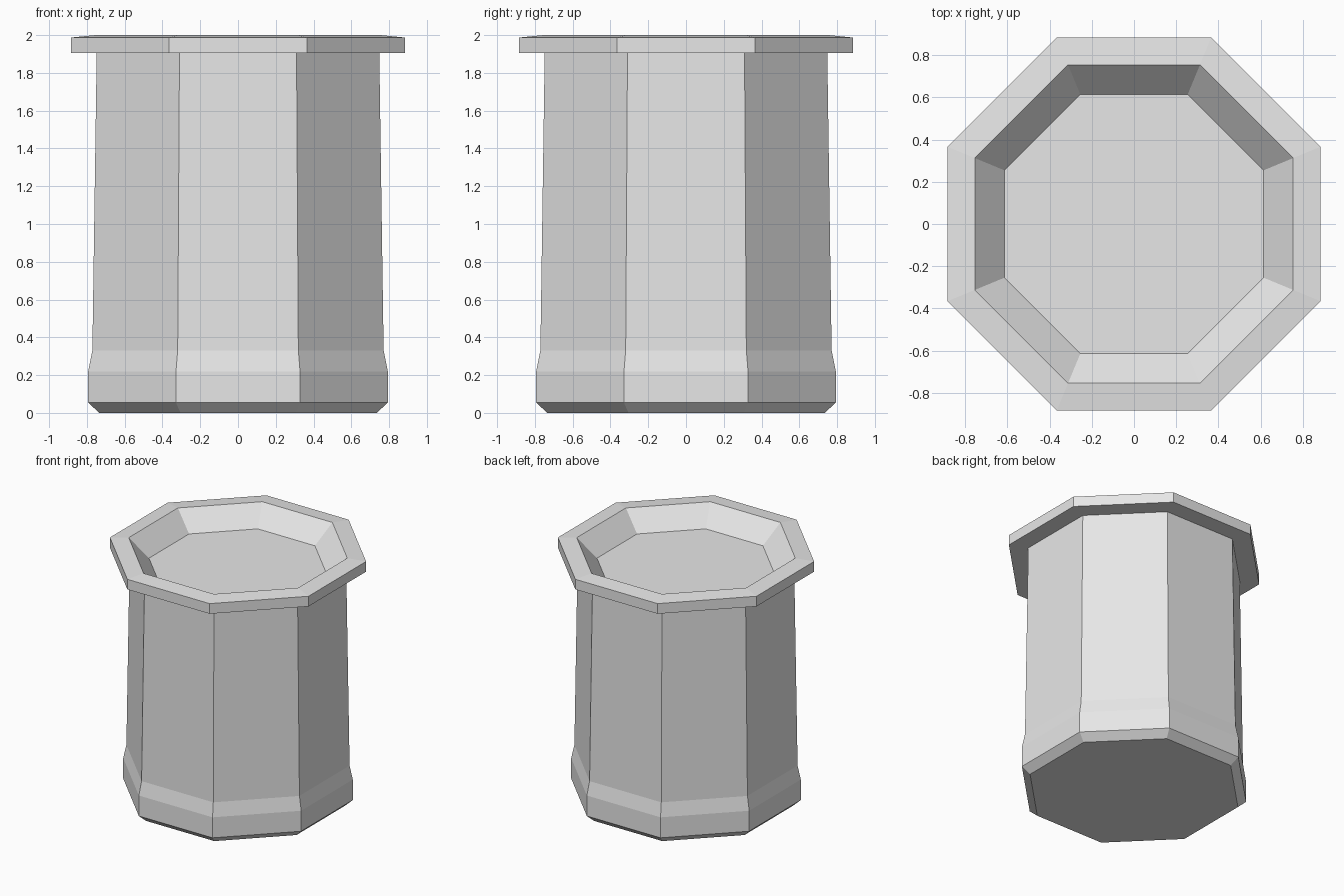
import bpy
import bmesh
import math

default = bpy.data.objects.get("Cube")
if default:
    bpy.data.objects.remove(default, do_unlink=True)

SIDES = 8

# Single grey colour
grey = bpy.data.materials.new("light_grey")
grey.use_nodes = True
colour = (0.8, 0.8, 0.8, 1)
grey.diffuse_color = colour
grey.node_tree.nodes["Principled BSDF"].inputs["Base Color"].default_value = colour


def octagon_ring(bm, apothem, z):
    """Ring whose flat sides face the axes."""
    radius = apothem / math.cos(math.pi / SIDES)
    angles = [(i + 0.5) * math.tau / SIDES for i in range(SIDES)]
    return [bm.verts.new((radius * math.cos(a), radius * math.sin(a), z)) for a in angles]


def lathe(name, profile):
    """Sweep an (apothem, height) profile round and cap both ends."""
    bm = bmesh.new()
    rings = [octagon_ring(bm, r, z) for r, z in profile]
    for low, high in zip(rings, rings[1:]):
        for i in range(SIDES):
            j = (i + 1) % SIDES
            bm.faces.new((low[i], low[j], high[j], high[i]))
    bm.faces.new(rings[0][::-1])
    bm.faces.new(rings[-1])
    bmesh.ops.recalc_face_normals(bm, faces=bm.faces)
    mesh = bpy.data.meshes.new(name)
    bm.to_mesh(mesh)
    bm.free()
    mesh.materials.append(grey)
    obj = bpy.data.objects.new(name, mesh)
    bpy.context.collection.objects.link(obj)
    return obj


lathe("octagonal_pot", [
    (0.735, 0), (0.793, 0.055),      # chamfered foot
    (0.793, 0.22), (0.771, 0.33),    # base band
    (0.748, 1.905),                  # tapered wall
    (0.885, 1.905), (0.885, 1.987),  # overhanging rim
    (0.755, 2.0),                    # rim top
    (0.615, 1.85),                   # sunken floor
])
